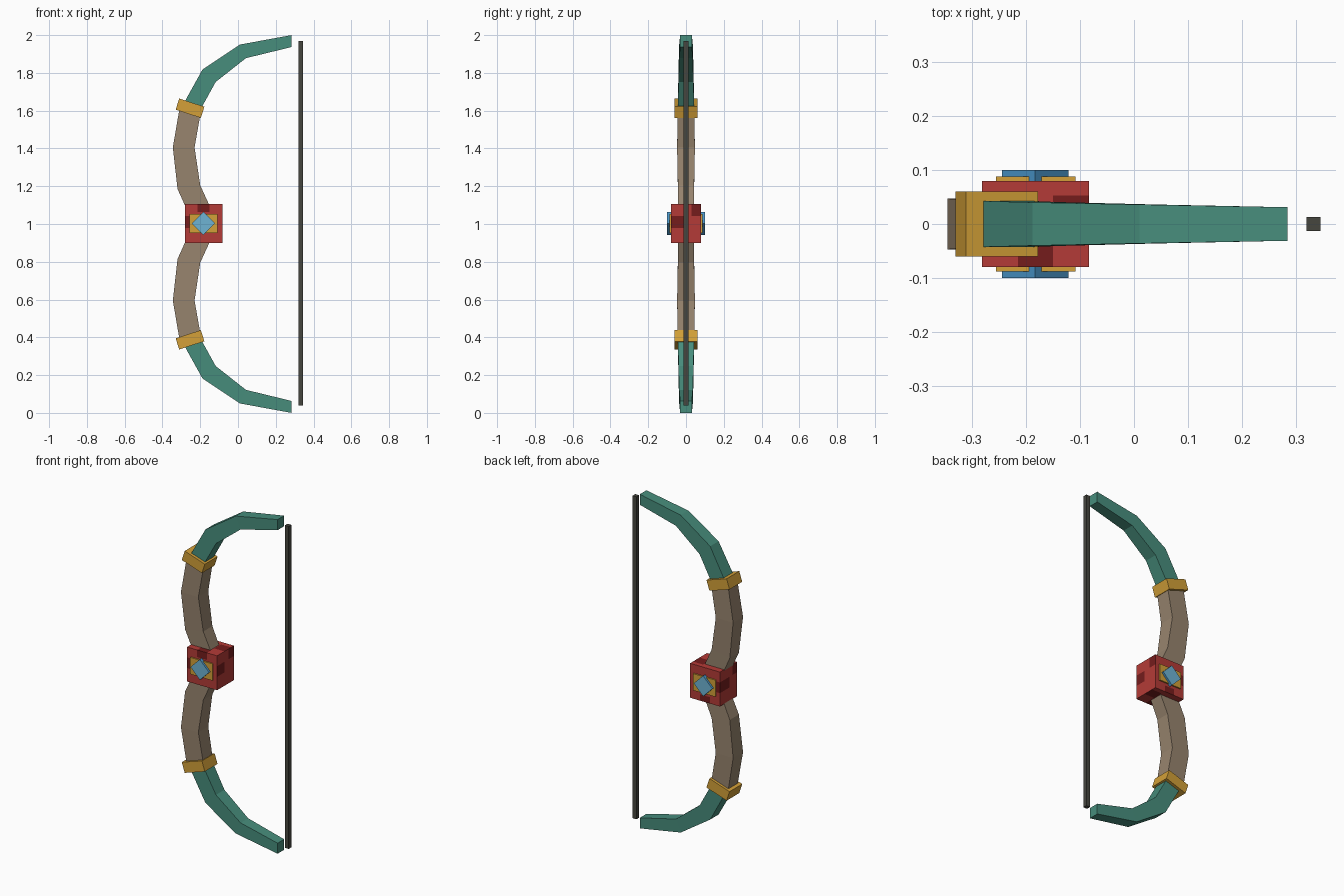
import bpy, bmesh
from math import radians
from mathutils import Matrix, Vector

cube = bpy.data.objects.get("Cube")
if cube:
    bpy.data.objects.remove(cube, do_unlink=True)


def material(name, rgb):
    linear = [((c / 255 + 0.055) / 1.055) ** 2.4 for c in rgb]
    mat = bpy.data.materials.new(name)
    mat.use_nodes = True
    mat.diffuse_color = (*linear, 1)
    mat.node_tree.nodes["Principled BSDF"].inputs["Base Color"].default_value = (*linear, 1)
    return mat


WOOD = material("brown wood", (151, 132, 110))
TEAL = material("teal", (71, 141, 124))
GOLD = material("gold", (211, 160, 56))
RED = material("red", (180, 59, 55))
DARK_RED = material("dark red", (117, 28, 28))
PALE_BLUE = material("pale blue", (110, 180, 212))
BLUE = material("blue", (74, 150, 202))
CORD = material("dark cord", (70, 70, 63))


def finish(name, bm, mats):
    bmesh.ops.recalc_face_normals(bm, faces=bm.faces)
    mesh = bpy.data.meshes.new(name)
    bm.to_mesh(mesh)
    bm.free()
    for mat in mats:
        mesh.materials.append(mat)
    obj = bpy.data.objects.new(name, mesh)
    bpy.context.collection.objects.link(obj)
    return obj


def box_mesh(centre, size, tilt=0):
    bm = bmesh.new()
    turn = Matrix.Rotation(radians(tilt), 4, 'Y')
    bmesh.ops.create_cube(bm, size=1, matrix=Matrix.Translation(centre) @ turn @ Matrix.Diagonal((*size, 1)))
    return bm


def sweep(name, stations, side, mat):
    """Rectangular bar through stations of (outer x, z, inner x, z, half depth)."""
    bm = bmesh.new()
    rings = []
    for ox, oz, ix, iz, d in stations:
        corners = ((ox, -d, oz), (ox, d, oz), (ix, d, iz), (ix, -d, iz))
        rings.append([bm.verts.new((x, y, 1 + side * (z - 1))) for x, y, z in corners])
    for a, b in zip(rings, rings[1:]):
        for i in range(4):
            j = (i + 1) % 4
            bm.faces.new((a[i], a[j], b[j], b[i]))
    bm.faces.new(rings[0])
    bm.faces.new(rings[-1])
    finish(name, bm, [mat])


# Limbs: wooden inner part, gold band and teal tip, above and below the grip
wood = [(-0.25, 1.03, -0.12, 1.03, 0.04), (-0.32, 1.185, -0.2, 1.205, 0.043),
        (-0.345, 1.405, -0.23, 1.405, 0.047), (-0.31, 1.61, -0.2, 1.575, 0.044)]
tip = [(-0.303, 1.61, -0.213, 1.58, 0.043), (-0.188, 1.818, -0.118, 1.752, 0.04),
       (0.01, 1.95, 0.042, 1.878, 0.036), (0.284, 2.0, 0.284, 1.937, 0.031)]
for label, side in (("upper", 1), ("lower", -1)):
    sweep(label + "_wood_limb", wood, side, WOOD)
    sweep(label + "_teal_tip", tip, side, TEAL)
    band = box_mesh((-0.254, 0, 1 + side * 0.613), (0.14, 0.12, 0.062), side * 18)
    finish(label + "_gold_band", band, [GOLD])

# Bowstring
finish("bowstring", box_mesh((0.332, 0, 1.003), (0.026, 0.026, 1.93)), [CORD])

# Grip block, cut along patch borders; patches are (axis, sign, low corner, high corner)
lo, hi = -1, 2
patches = [
    (1, -1, (-0.215, lo, 1.063), (-0.15, hi, hi)), (1, -1, (lo, lo, 0.979), (-0.257, hi, 1.043)),
    (1, 1, (-0.215, lo, lo), (-0.15, hi, 0.937)), (1, 1, (lo, lo, 0.979), (-0.257, hi, 1.043)),
    (0, 1, (lo, lo, 0.979), (hi, -0.01, 1.043)), (0, 1, (lo, 0.03, 1.043), (hi, hi, hi)),
    (0, -1, (lo, -0.01, 0.979), (hi, hi, 1.043)), (0, -1, (lo, lo, 1.043), (hi, -0.04, hi)),
    (2, 1, (-0.215, lo, lo), (-0.15, -0.04, hi)), (2, 1, (-0.15, -0.01, lo), (hi, 0.053, hi)),
    (2, -1, (-0.215, lo, lo), (-0.15, -0.04, hi)), (2, -1, (-0.15, -0.01, lo), (hi, 0.053, hi)),
]
grip = box_mesh((-0.182, 0, 1.002), (0.198, 0.16, 0.206))
for axis in range(3):
    cuts = {p[k][axis] for p in patches for k in (2, 3)} - {lo, hi}
    for cut in sorted(cuts):
        normal = Vector((axis == 0, axis == 1, axis == 2))
        bmesh.ops.bisect_plane(grip, geom=grip.verts[:] + grip.edges[:] + grip.faces[:],
                               plane_co=normal * cut, plane_no=normal)
grip.normal_update()
for face in grip.faces:
    c = face.calc_center_median()
    face.material_index = int(any(
        face.normal[axis] * sign > 0.9 and all(a[i] < c[i] < b[i] for i in range(3))
        for axis, sign, a, b in patches))
finish("grip_block", grip, [RED, DARK_RED])

# Gold plate and diamond gem on the front and back of the grip
for label, side in (("front", -1), ("back", 1)):
    plate = box_mesh((-0.182, side * 0.074, 1.003), (0.147, 0.028, 0.1))
    finish(label + "_gold_plate", plate, [GOLD])
    gem = box_mesh((-0.183, side * 0.08, 1.003), (0.087, 0.04, 0.087), 45)
    gem.normal_update()
    for face in gem.faces:
        face.material_index = int(abs(face.normal.y) < 0.5)
    finish(label + "_gem", gem, [PALE_BLUE, BLUE])
